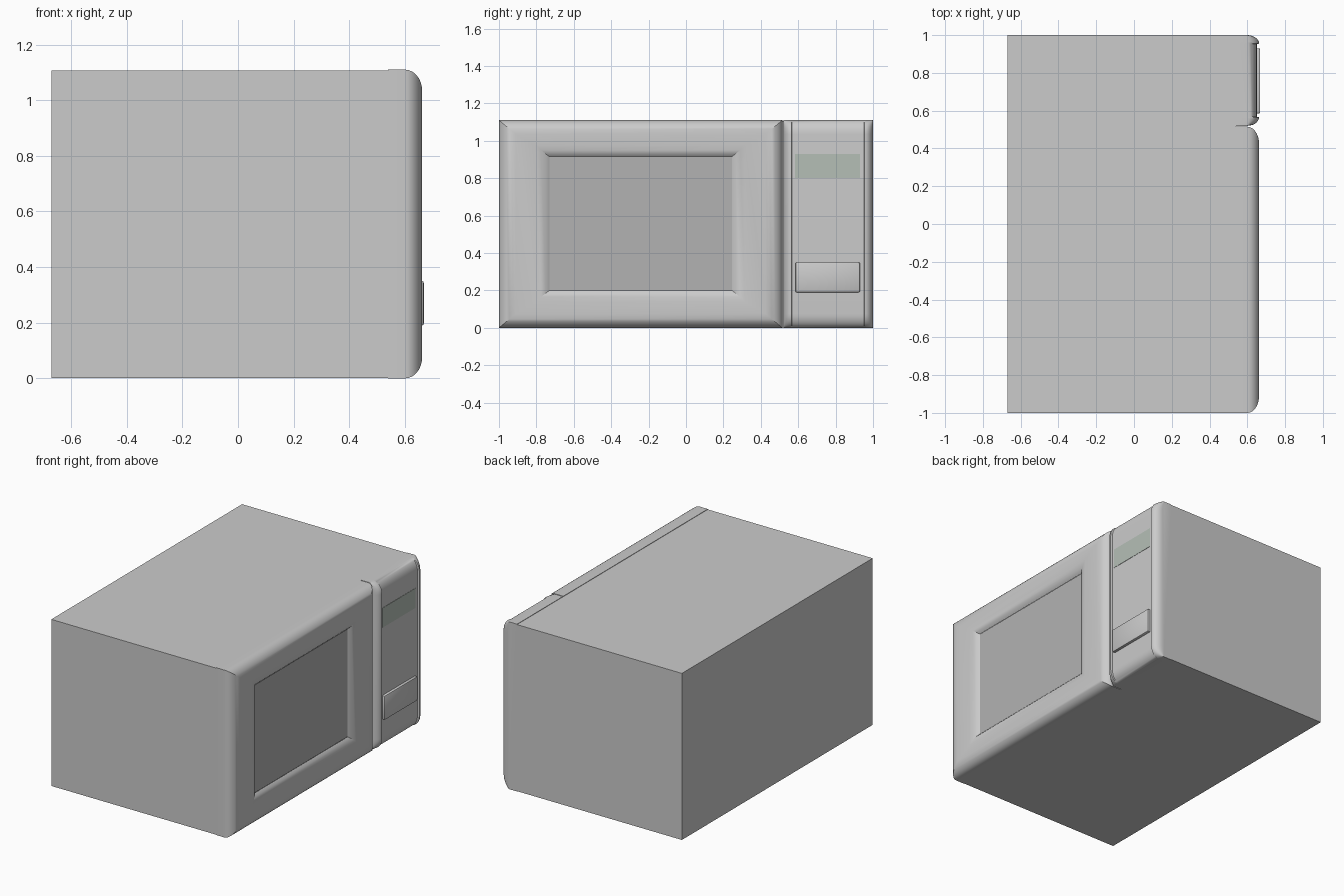
import bpy, bmesh, math

if "Cube" in bpy.data.objects:
    bpy.data.objects.remove(bpy.data.objects["Cube"])

H = 1.11


def finish(name, bm, smooth=True, color=None):
    bmesh.ops.recalc_face_normals(bm, faces=bm.faces)
    me = bpy.data.meshes.new(name)
    bm.to_mesh(me)
    bm.free()
    ob = bpy.data.objects.new(name, me)
    bpy.context.collection.objects.link(ob)
    if color:
        mat = bpy.data.materials.new(name + "_material")
        mat.diffuse_color = (*color, 1)
        mat.use_nodes = True
        mat.node_tree.nodes["Principled BSDF"].inputs["Base Color"].default_value = mat.diffuse_color
        me.materials.append(mat)
    if smooth:
        bpy.ops.object.select_all(action='DESELECT')
        ob.select_set(True)
        bpy.context.view_layer.objects.active = ob
        bpy.ops.object.shade_smooth_by_angle(angle=math.radians(30))
    return ob


def box(name, x0, x1, y0, y1, z0, z1, color=None, bevel=0):
    bm = bmesh.new()
    bmesh.ops.create_cube(bm, size=1)
    for v in bm.verts:
        v.co.x = (x0 + x1) / 2 + v.co.x * (x1 - x0)
        v.co.y = (y0 + y1) / 2 + v.co.y * (y1 - y0)
        v.co.z = (z0 + z1) / 2 + v.co.z * (z1 - z0)
    if bevel:
        bmesh.ops.bevel(bm, geom=bm.edges[:], offset=bevel, segments=2,
                        profile=0.5, affect='EDGES')
    return finish(name, bm, bool(bevel), color)


def loft(name, rings, cap_end):
    """Join closed rings of equal length; cap the first and optionally the last."""
    bm = bmesh.new()
    loops = [[bm.verts.new(p) for p in r] for r in rings]
    for a, b in zip(loops, loops[1:]):
        for i in range(len(a)):
            j = (i + 1) % len(a)
            bm.faces.new((a[i], a[j], b[j], b[i]))
    bm.faces.new(loops[0])
    if cap_end:
        bm.faces.new(loops[-1])
    return finish(name, bm)


def rect(y0, y1, z0, z1, x):
    return [(x, y0, z0), (x, y1, z0), (x, y1, z1), (x, y0, z1)]


# cabinet
box("cabinet", -0.67, 0.54, -1, 1, 0.002, H - 0.003)

# door: rounded outer edge, then a soft slope down to the window
y0, y1 = -1.0, 0.515
rings = [rect(y0, y1, 0, H, 0.54)]
for i in range(9):
    t = i / 8 * math.pi / 2
    s = 1 - math.cos(t)
    rings.append(rect(y0 + 0.09 * s, y1 - 0.09 * s, 0.075 * s, H - 0.075 * s,
                      0.60 + 0.062 * math.sin(t)))
rings += [rect(-0.80, 0.315, 0.14, 0.975, 0.66),
          rect(-0.775, 0.29, 0.165, 0.95, 0.655),
          rect(-0.75, 0.265, 0.185, 0.93, 0.646),
          rect(-0.73, 0.245, 0.20, 0.915, 0.632)]
loft("door_frame", rings, False)
box("door_window", 0.60, 0.631, -0.73, 0.245, 0.20, 0.915, (0.45, 0.45, 0.45))


# control panel: rounded top and bottom, raised rounded side rails
def section(y, depth):
    pts = []
    for i in range(9):
        t = i / 8 * math.pi / 2
        pts.append((0.60 + (depth - 0.60) * math.sin(t), y,
                    0.075 * (1 - math.cos(t))))
    return ([(0.54, y, 0)] + pts + [(x, y, H - z) for x, y, z in reversed(pts)]
            + [(0.54, y, H)])


rail = []
for i in range(8):
    t = (i + 0.3) / 7.3 * math.pi / 2
    rail.append((0.045 * (1 - math.cos(t)), 0.60 + 0.062 * math.sin(t)))
rail.append((0.048, 0.65))
stations = [(0.52 + s, d) for s, d in rail] + [(1.0 - s, d) for s, d in reversed(rail)]
loft("control_panel", [section(y, d) for y, d in stations], True)

# display and door release button
box("display", 0.63, 0.652, 0.583, 0.93, 0.80, 0.93, (0.46, 0.52, 0.47))
box("door_button", 0.62, 0.668, 0.585, 0.93, 0.19, 0.35, bevel=0.007)
